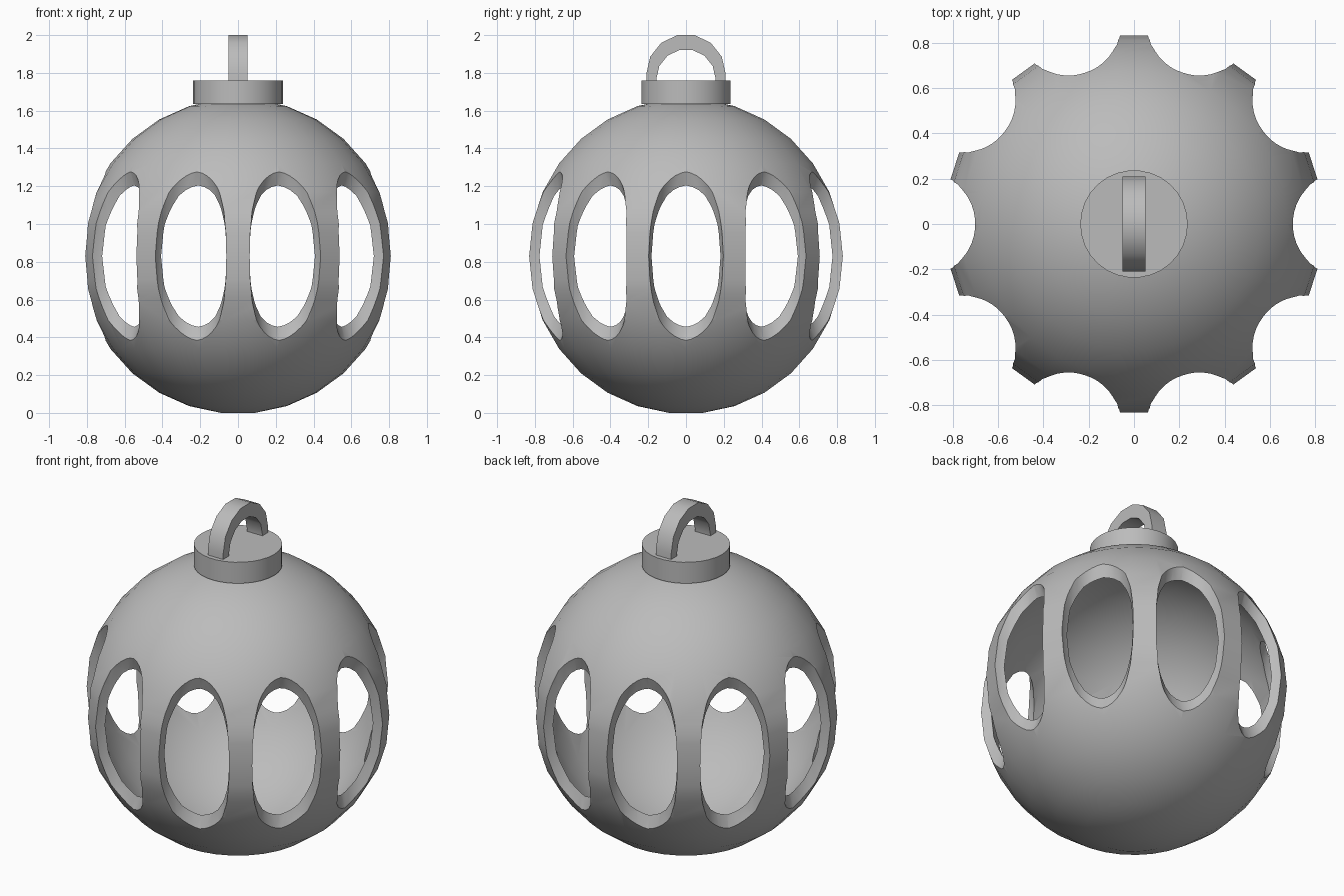
import bpy
import bmesh
from math import sin, cos, pi, radians
from mathutils import Matrix

if "Cube" in bpy.data.objects:
    bpy.data.objects.remove(bpy.data.objects["Cube"])

SIDES = 30
RADIUS = 0.835
CENTER_Z = 0.83

grey = bpy.data.materials.new("plain grey")
grey.use_nodes = True
grey.diffuse_color = (0.5, 0.5, 0.5, 1)
grey.node_tree.nodes["Principled BSDF"].inputs["Base Color"].default_value = (0.5, 0.5, 0.5, 1)


def add_lathe(bm, profile, matrix=Matrix()):
    """Revolve (radius, z) points about z and close both ends flat."""
    rings = [[bm.verts.new(matrix @ Matrix.Rotation(2 * pi * i / SIDES, 4, 'Z')
                           @ Matrix.Translation((r, 0, z)).translation)
              for i in range(SIDES)] for r, z in profile]
    for low, high in zip(rings, rings[1:]):
        for i in range(SIDES):
            j = (i + 1) % SIDES
            bm.faces.new((low[i], low[j], high[j], high[i]))
    bm.faces.new(rings[0][::-1])
    bm.faces.new(rings[-1])


def ball_profile(r):
    """Half-circle profile whose first and last rings make small flat ends."""
    angles = [pi * (k + 0.5) / (SIDES // 2) for k in range(SIDES // 2)]
    return [(r * sin(a), -r * cos(a)) for a in angles]


def make_object(name, bm):
    bmesh.ops.recalc_face_normals(bm, faces=bm.faces)
    mesh = bpy.data.meshes.new(name)
    bm.to_mesh(mesh)
    bm.free()
    obj = bpy.data.objects.new(name, mesh)
    bpy.context.collection.objects.link(obj)
    mesh.materials.append(grey)
    return obj


def select_only(obj):
    bpy.ops.object.select_all(action='DESELECT')
    obj.select_set(True)
    bpy.context.view_layer.objects.active = obj


def cut(obj, cutter):
    select_only(obj)
    mod = obj.modifiers.new("cut", 'BOOLEAN')
    mod.operation = 'DIFFERENCE'
    mod.solver = 'EXACT'
    mod.object = cutter
    bpy.ops.object.modifier_apply(modifier=mod.name)
    bpy.data.objects.remove(cutter)


# Hollow ball
lift = Matrix.Translation((0, 0, CENTER_Z))
bm = bmesh.new()
add_lathe(bm, ball_profile(RADIUS), lift)
ball = make_object("ball_shell", bm)

bm = bmesh.new()
add_lathe(bm, ball_profile(0.78), lift)
cut(ball, make_object("hollow_cutter", bm))

# Ten tall oval windows around the middle
bm = bmesh.new()
for k in range(10):
    place = (lift @ Matrix.Rotation(radians(36 * k), 4, 'Z')
             @ Matrix.Translation((RADIUS, 0, 0)) @ Matrix.Diagonal((1, 1, 3, 1)))
    add_lathe(bm, ball_profile(0.2), place)
cut(ball, make_object("window_cutter", bm))

# Cap on top
bm = bmesh.new()
add_lathe(bm, [(0.237, 1.635), (0.237, 1.76)])
cap = make_object("cap", bm)

# Hanging loop: an arch with straight legs sunk into the cap
STEPS = 7


def arch(r, z):
    curve = [(r * cos(pi * i / STEPS), z + r * sin(pi * i / STEPS))
             for i in range(STEPS + 1)]
    return [(r, 1.72)] + curve + [(-r, 1.72)]


bm = bmesh.new()
outer, inner = ([bm.verts.new((-0.05, y, z)) for y, z in arch(r, c)]
                for r, c in ((0.21, 1.795), (0.157, 1.768)))
for i in range(len(outer) - 1):
    bm.faces.new((outer[i], outer[i + 1], inner[i + 1], inner[i]))
side = bmesh.ops.extrude_face_region(bm, geom=bm.faces[:])
bmesh.ops.translate(bm, vec=(0.1, 0, 0),
                    verts=[v for v in side["geom"] if isinstance(v, bmesh.types.BMVert)])
loop = make_object("hanging_loop", bm)

for obj in (ball, cap, loop):
    select_only(obj)
    bpy.ops.object.shade_smooth_by_angle(angle=radians(30))
